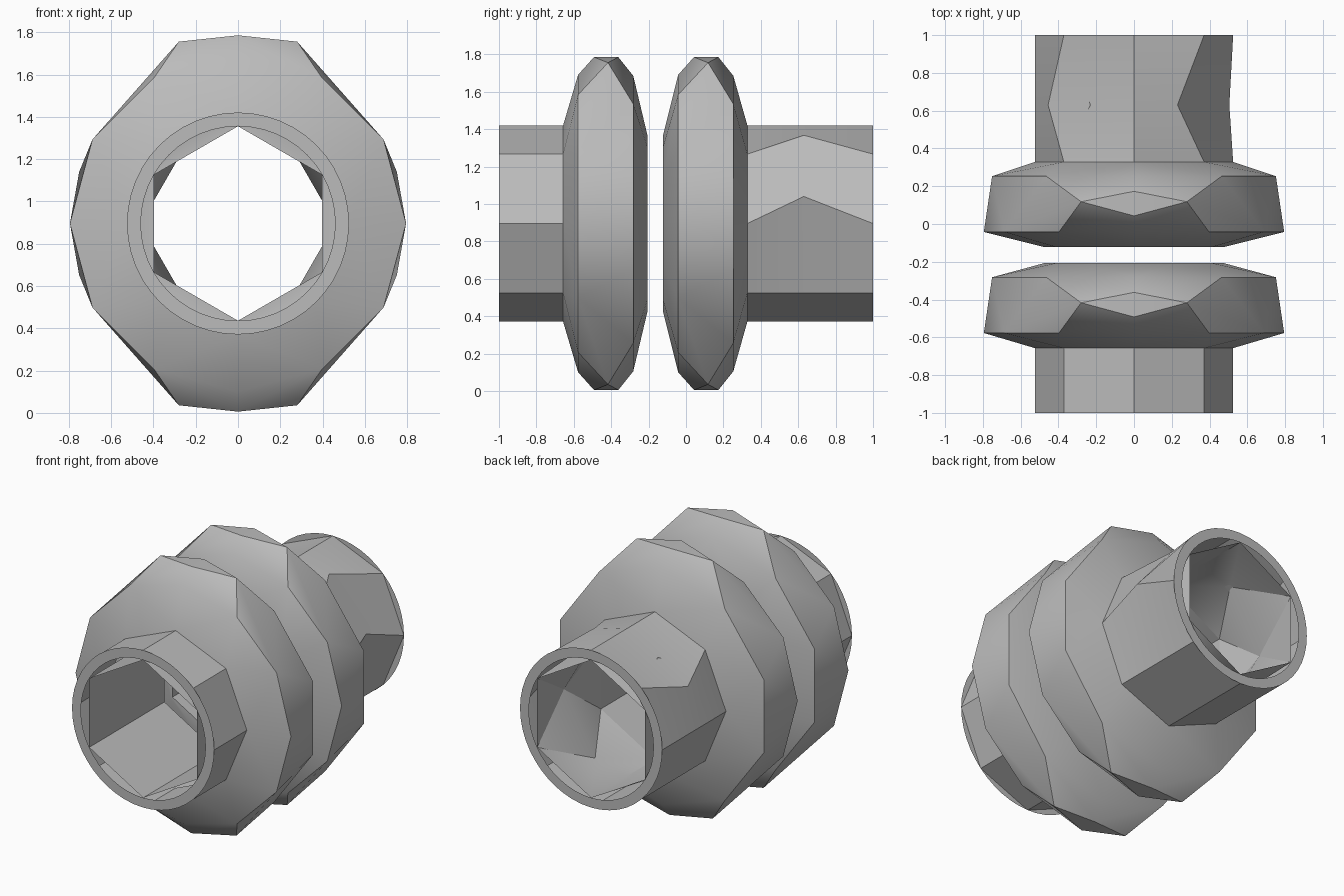
import bpy
import bmesh
from math import cos, sin, radians

cube = bpy.data.objects.get("Cube")
if cube:
    bpy.data.objects.remove(cube)

AXIS_Z = 0.896
OUTER, INNER, FREE = 0.525, 0.46, 0.475
HEX = range(30, 390, 60)

grey = bpy.data.materials.new("plain grey metal")
grey.use_nodes = True
grey.diffuse_color = (0.5, 0.5, 0.5, 1)
grey.node_tree.nodes["Principled BSDF"].inputs["Base Color"].default_value = (0.5, 0.5, 0.5, 1)


def ring(bm, radius, y, angles):
    return [bm.verts.new((radius * cos(radians(a)), y, AXIS_Z + radius * sin(radians(a))))
            for a in angles]


def bridge(bm, a, b, flip=False):
    n = len(a)
    for i in range(n):
        j = (i + 1) % n
        quad = [a[i], a[j], b[j], b[i]]
        bm.faces.new(quad[::-1] if flip else quad)


def finish(bm, name):
    mesh = bpy.data.meshes.new(name)
    bm.to_mesh(mesh)
    bm.free()
    mesh.materials.append(grey)
    obj = bpy.data.objects.new(name, mesh)
    bpy.context.collection.objects.link(obj)
    bpy.ops.object.select_all(action='DESELECT')
    obj.select_set(True)
    bpy.context.view_layer.objects.active = obj
    bpy.ops.object.shade_smooth_by_angle(angle=radians(30))


def flange(name, start, joint_at_start):
    """Faceted collar: hull of a 12-sided and a 10-sided ring with a ridge top and bottom."""
    bm = bmesh.new()
    end = start + 0.45
    ring(bm, OUTER if joint_at_start else FREE, start, range(0, 360, 45 if joint_at_start else 30))
    ring(bm, FREE if joint_at_start else OUTER, end, range(0, 360, 30 if joint_at_start else 45))
    ring(bm, 0.795, start + 0.08, range(0, 360, 30))
    ring(bm, 0.79, start + 0.375, range(18, 378, 36))
    for s in (-1, 1):
        for x, y, z in ((0, 0.165, 0.89), (0, 0.295, 0.89), (0.28, 0.24, 0.86), (-0.28, 0.24, 0.86)):
            bm.verts.new((x, start + y, AXIS_Z + s * z))
    bmesh.ops.convex_hull(bm, input=bm.verts[:])
    # Open both caps, then close the free one around the bore
    caps = [f for f in bm.faces
            if all(abs(v.co.y - start) < 1e-4 for v in f.verts)
            or all(abs(v.co.y - end) < 1e-4 for v in f.verts)]
    bmesh.ops.delete(bm, geom=caps, context='FACES')
    free_y = end if joint_at_start else start
    rim = [e for e in bm.edges if all(abs(v.co.y - free_y) < 1e-4 for v in e.verts)]
    bore = ring(bm, INNER, free_y, HEX)
    rim += [bm.edges.new((bore[i - 1], bore[i])) for i in range(6)]
    bmesh.ops.triangle_fill(bm, edges=rim, use_beauty=True,
                            normal=(0, 1 if joint_at_start else -1, 0))
    finish(bm, name)


def end_ring(name, y, flip):
    bm = bmesh.new()
    angles = [i * 7.5 for i in range(48)]
    bridge(bm, ring(bm, OUTER, y, angles), ring(bm, INNER, y, angles), flip)
    finish(bm, name)


def tube(name, radius, sections, flip):
    bm = bmesh.new()
    loops = [ring(bm, radius, y, angles) for y, angles in sections]
    for a, b in zip(loops, loops[1:]):
        bridge(bm, a, b, flip)
    finish(bm, name)


# Two collars facing each other across a narrow gap
flange("front_flange", -0.657, True)
flange("rear_flange", -0.122, False)

# Eight-sided outer walls, the rear one dented around its middle
octagon = range(0, 360, 45)
dented = (16, 64, 90, 150, 180, 225, 270, 315)
tube("front_pipe", OUTER, ((-1, octagon), (-0.657, octagon)), False)
tube("rear_pipe", OUTER, ((0.328, octagon), (0.63, dented), (1, octagon)), False)

# Hexagonal bores
tube("front_bore", INNER, ((-1, HEX), (-0.207, HEX)), True)
tube("rear_bore_mouth", INNER, ((-0.122, HEX), (0.328, HEX)), True)

# Rear bore narrowing at its middle, where the corners are cut off
bm = bmesh.new()
mids = {a % 360: ring(bm, INNER, 0.63, [a])[0] for a in (0, 60, 90, 120, 180, 240, 270, 300)}
for y, side in ((0.328, 1), (1, -1)):
    corner = dict(zip([a % 360 for a in HEX], ring(bm, INNER, y, HEX)))
    order = sorted(mids)
    for a in corner:
        nxt = (a + 60) % 360
        tri = [corner[a], corner[nxt], mids[(a + 30) % 360]]
        bm.faces.new(tri[::-side])
        span = [m for m in ((a - 30) % 360, a, (a + 30) % 360) if m in mids]
        for m, n in zip(span, span[1:]):
            tri = [corner[a], mids[n], mids[m]]
            bm.faces.new(tri[::-side])
finish(bm, "rear_bore")

# Round end rings
end_ring("front_rim", -1, False)
end_ring("rear_rim", 1, True)
